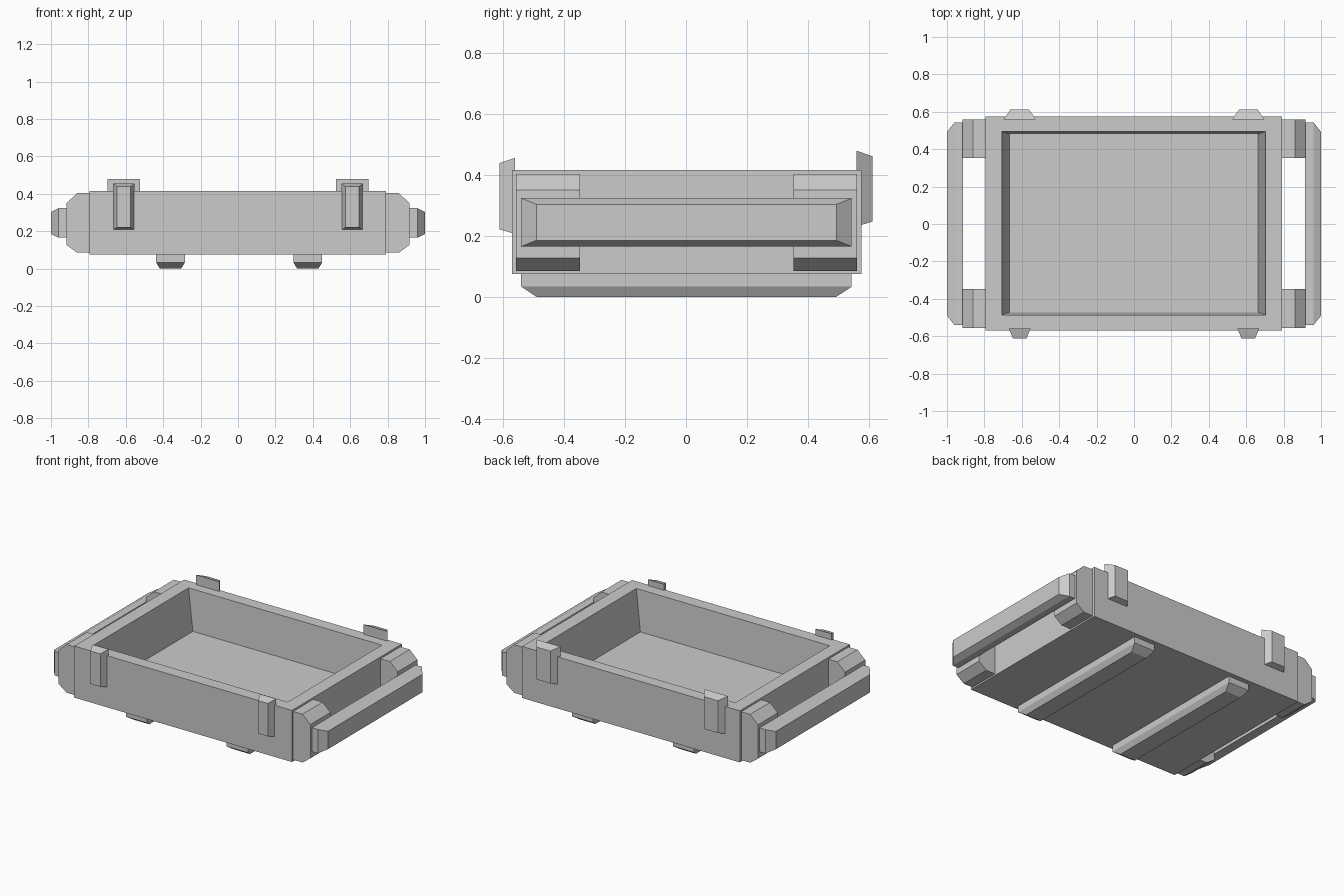
import bpy

if "Cube" in bpy.data.objects:
    bpy.data.objects.remove(bpy.data.objects["Cube"])


def make(name, verts, faces):
    mesh = bpy.data.meshes.new(name)
    mesh.from_pydata(verts, [], faces)
    mesh.update()
    obj = bpy.data.objects.new(name, mesh)
    bpy.context.collection.objects.link(obj)
    # consistent outward normals
    import bmesh
    bm = bmesh.new()
    bm.from_mesh(mesh)
    bmesh.ops.recalc_face_normals(bm, faces=bm.faces)
    bm.to_mesh(mesh)
    bm.free()
    return obj


def loft(name, rings):
    """Skin a stack of equal-length rings and cap both ends."""
    n = len(rings[0])
    verts = [v for r in rings for v in r]
    faces = [list(range(n)), list(range((len(rings) - 1) * n, len(rings) * n))]
    for k in range(len(rings) - 1):
        for i in range(n):
            j = (i + 1) % n
            faces.append((k * n + i, k * n + j, (k + 1) * n + j, (k + 1) * n + i))
    return make(name, verts, faces)


def rect(axis, pos, a0, a1, b0, b1):
    """Rectangle at pos along axis; a and b are the other two axes in order."""
    ring = []
    for a, b in ((a0, b0), (a1, b0), (a1, b1), (a0, b1)):
        p = [a, b]
        p.insert(axis, pos)
        ring.append(tuple(p))
    return ring


# Open tray: outer walls, rim, sloping inner walls and raised floor
loft("tray_body", [
    rect(2, 0.075, -0.795, 0.792, -0.57, 0.575),
    rect(2, 0.415, -0.795, 0.792, -0.57, 0.575),
    rect(2, 0.415, -0.707, 0.703, -0.487, 0.495),
    rect(2, 0.145, -0.665, 0.663, -0.472, 0.48),
])

bracket = [(0.79, 0.085), (0.86, 0.085), (0.917, 0.127),
           (0.917, 0.35), (0.86, 0.403), (0.79, 0.403)]

for side, s in (("left", -1), ("right", 1)):
    # Chamfered handle mounts
    for end, y0, y1 in (("front", -0.557, -0.347), ("back", 0.353, 0.56)):
        loft(f"{side}_{end}_handle_mount",
             [[(s * x, y, z) for x, z in bracket] for y in (y0, y1)])

    # Bar handle with bevelled outer face
    loft(f"{side}_handle", [
        rect(0, s * 0.915, -0.54, 0.543, 0.165, 0.323),
        rect(0, s * 0.96, -0.54, 0.543, 0.165, 0.323),
        rect(0, s * 1.0, -0.49, 0.493, 0.185, 0.303),
    ])

    # Runner under the tray
    cx = s * 0.367 + 0.006
    loft(f"{side}_runner", [
        rect(2, 0.08, cx - 0.077, cx + 0.077, -0.54, 0.543),
        rect(2, 0.033, cx - 0.077, cx + 0.077, -0.54, 0.543),
        rect(2, 0.0, cx - 0.057, cx + 0.057, -0.49, 0.493),
    ])

    # Lid clips: narrow pair in front, wide hinge pair at the back
    cx = s * 0.611
    loft(f"{side}_front_clip", [
        rect(1, -0.56, cx - 0.058, cx + 0.058, 0.206, 0.455),
        rect(1, -0.612, cx - 0.036, cx + 0.036, 0.221, 0.438),
    ])
    loft(f"{side}_back_hinge", [
        rect(1, 0.558, cx - 0.087, cx + 0.087, 0.23, 0.479),
        rect(1, 0.612, cx - 0.05, cx + 0.05, 0.247, 0.46),
    ])
